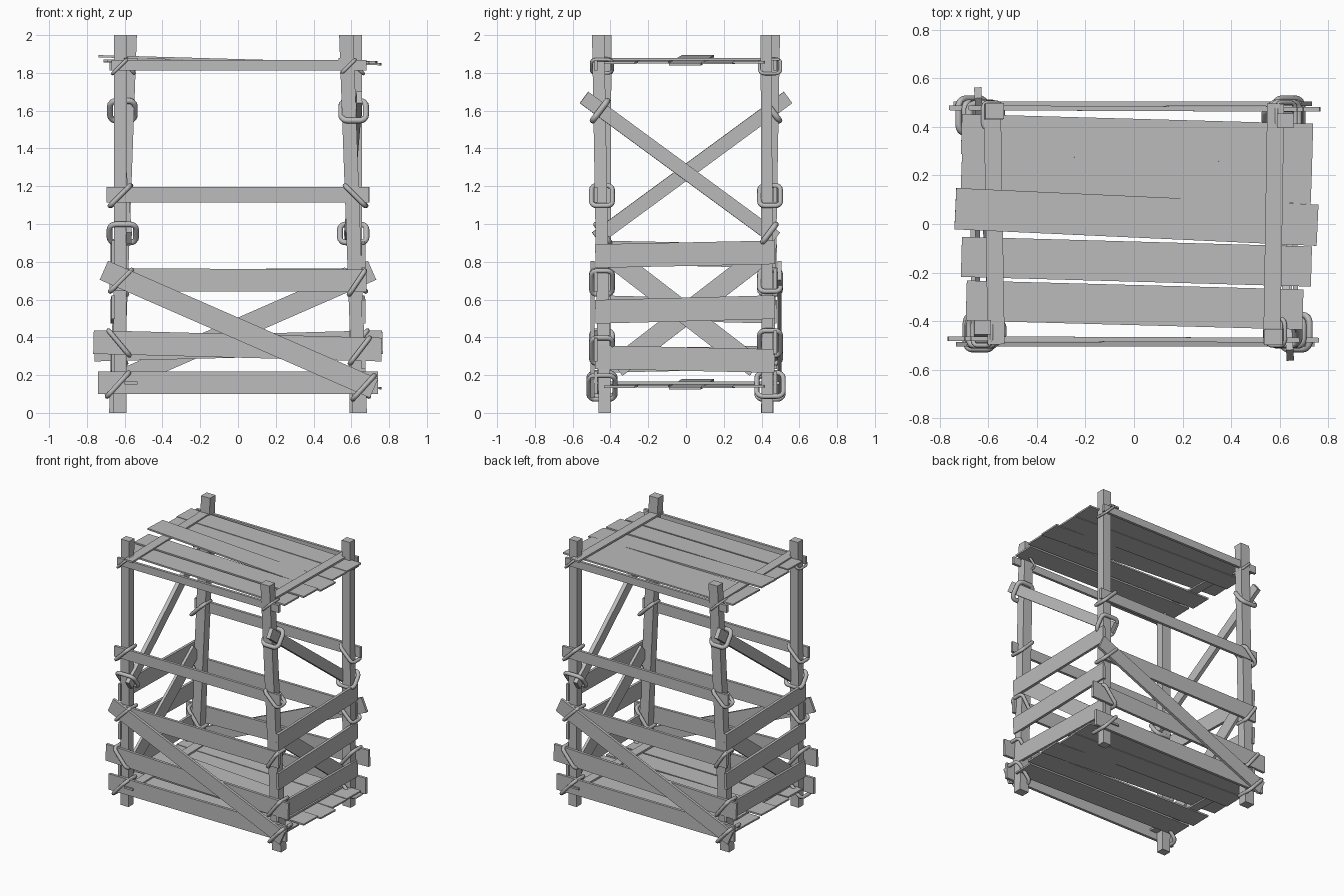
import bpy, bmesh, math
from mathutils import Vector, Matrix

if "Cube" in bpy.data.objects:
    bpy.data.objects.remove(bpy.data.objects["Cube"])

wood = bpy.data.materials.new("weathered grey")
wood.diffuse_color = (0.5, 0.5, 0.5, 1)
wood.use_nodes = True
wood.node_tree.nodes["Principled BSDF"].inputs["Base Color"].default_value = wood.diffuse_color
HALF_TURN = Matrix.Rotation(math.pi, 4, 'Z')


def finish(name, bm, smooth=False, turned=False):
    """Make an object from bm; turned adds a second copy on the opposite side."""
    for i in range(2 if turned else 1):
        if i:
            bm.transform(HALF_TURN)
        me = bpy.data.meshes.new(name)
        bm.to_mesh(me)
        me.materials.append(wood)
        for p in me.polygons:
            p.use_smooth = smooth
        ob = bpy.data.objects.new(name + ("_opposite" if i else ""), me)
        bpy.context.collection.objects.link(ob)
    bm.free()


def beam(name, a, b, side, w, t, turned=True):
    """Box from a to b; w is the width towards side, t the thickness."""
    a, b = Vector(a), Vector(b)
    d = (b - a).normalized()
    s = Vector(side)
    s = (s - d * s.dot(d)).normalized()
    n = d.cross(s)
    bm = bmesh.new()
    bmesh.ops.create_cube(bm, size=1)
    m = Matrix((d * (b - a).length, s * w, n * t)).transposed().to_4x4()
    m.translation = (a + b) / 2
    bm.transform(m)
    bmesh.ops.recalc_face_normals(bm, faces=bm.faces)
    finish(name, bm, turned=turned)


def post(name, a, b, w, t):
    """Post with level ends, leaning from a to b."""
    a, b = Vector(a), Vector(b)
    bm = bmesh.new()
    bmesh.ops.create_cube(bm, size=1)
    for v in bm.verts:
        c = b if v.co.z > 0 else a
        v.co = (c.x + v.co.x * w, c.y + v.co.y * t, c.z)
    finish(name, bm, turned=True)


def rope(name, c, u, v, hu, hv, r=0.013, sides=8):
    """Closed rounded-rectangle rope loop lying in the plane of u and v."""
    c, u, v = Vector(c), Vector(u).normalized(), Vector(v).normalized()
    n = u.cross(v)
    rad = min(hu, hv) * 0.5
    path = []
    for k, (su, sv) in enumerate([(1, 1), (-1, 1), (-1, -1), (1, -1)]):
        for j in range(5):
            ang = math.radians(90 * k + 22.5 * j)
            out = u * math.cos(ang) + v * math.sin(ang)
            path.append((c + u * su * (hu - rad) + v * sv * (hv - rad) + out * rad, out))
    bm = bmesh.new()
    rings = []
    for p, out in path:
        rings.append([bm.verts.new(p + r * (out * math.cos(q) + n * math.sin(q)))
                      for q in (2 * math.pi * i / sides for i in range(sides))])
    for i, ring in enumerate(rings):
        nxt = rings[(i + 1) % len(rings)]
        for j in range(sides):
            k = (j + 1) % sides
            bm.faces.new((ring[j], nxt[j], nxt[k], ring[k]))
    bmesh.ops.recalc_face_normals(bm, faces=bm.faces)
    finish(name, bm, smooth=True, turned=True)


X, Y, Z = (1, 0, 0), (0, 1, 0), (0, 0, 1)

# Corner posts: one upright and one leaning inwards on each long side
post("upright_post", (-0.625, -0.43, 0), (-0.622, -0.425, 2), 0.068, 0.06)
post("leaning_post", (0.645, -0.43, 0), (0.573, -0.465, 2), 0.075, 0.065)

# Long rails: left x, left z, right x, right z, width
for i, (x0, z0, x1, z1, w) in enumerate([
        (-0.67, 1.84, 0.68, 1.84, 0.055),
        (-0.695, 1.155, 0.69, 1.155, 0.08),
        (-0.66, 0.705, 0.68, 0.70, 0.12),
        (-0.765, 0.375, 0.76, 0.335, 0.125),
        (-0.74, 0.16, 0.74, 0.16, 0.12)]):
    beam(f"long_rail_{i + 1}", (x0, -0.472, z0), (x1, -0.478, z1), Z, w, 0.02)
beam("long_brace", (-0.71, -0.495, 0.755), (0.72, -0.495, 0.13), Z, 0.11, 0.02)

# Short side rails and braces
for i, (z0, z1) in enumerate([(0.83, 0.85), (0.535, 0.56), (0.295, 0.275)]):
    beam(f"side_rail_{i + 1}", (0.665, -0.48, z0), (0.66, 0.47, z1), Z, 0.125, 0.02)
beam("side_low_brace", (0.64, -0.41, 0.84), (0.645, 0.37, 0.24), Z, 0.11, 0.02)
beam("side_high_brace", (0.642, -0.54, 1.67), (0.578, 0.475, 0.925), Z, 0.075, 0.03)

# Rope lashings on the long rails: x, z, slope, half length
for i, (x, z, s, h) in enumerate([
        (-0.625, 1.835, 1, 0.055), (0.585, 1.835, 1, 0.05),
        (-0.625, 1.15, 1, 0.075), (0.62, 1.15, -1, 0.075),
        (-0.62, 0.70, 1, 0.08), (0.63, 0.69, 1.5, 0.075),
        (-0.63, 0.37, -1.2, 0.085), (0.645, 0.33, 1.3, 0.085),
        (-0.635, 0.15, 1.1, 0.085), (0.665, 0.135, 1.1, 0.085)]):
    big = 0.015 if z < 0.2 else 0
    rope(f"rail_lashing_{i + 1}", (x, -0.445, z), (1, 0, s), Y, h, 0.055 + big,
         0.009 if z > 1.5 else 0.013)

# Rope lashings on the high side braces
rope("brace_top_lashing", (0.612, -0.455, 1.60), X, (0, 0.6, 0.8), 0.065, 0.065, 0.016)
rope("brace_foot_lashing", (0.61, 0.44, 0.95), X, (0, 0.6, 0.8), 0.07, 0.06, 0.015)

# Two plank decks: left x, y, z then right x, y, z and width
planks = [(-0.71, 0.37, 1.866, 0.735, 0.33, 1.856, 0.165),
          (-0.71, 0.22, 1.862, 0.73, 0.165, 1.852, 0.165),
          (-0.735, 0.063, 1.888, 0.755, -0.005, 1.846, 0.17),
          (-0.71, -0.135, 1.866, 0.73, -0.175, 1.856, 0.165),
          (-0.69, -0.315, 1.864, 0.695, -0.352, 1.854, 0.165)]
for deck, drop in (("upper", 0), ("lower", 1.715)):
    for i, (x0, y0, z0, x1, y1, z1, w) in enumerate(planks):
        beam(f"{deck}_deck_plank_{i + 1}", (x0, y0, z0 - drop), (x1, y1, z1 - drop),
             Y, w, 0.012, turned=False)
    for side, x in (("left", -0.575), ("right", 0.575)):
        e = 0.008 if x > 0 else -0.008
        beam(f"{deck}_{side}_batten", (x - e, -0.495, 1.873 - drop),
             (x + e, 0.495, 1.873 - drop), X, 0.07, 0.014, turned=False)
